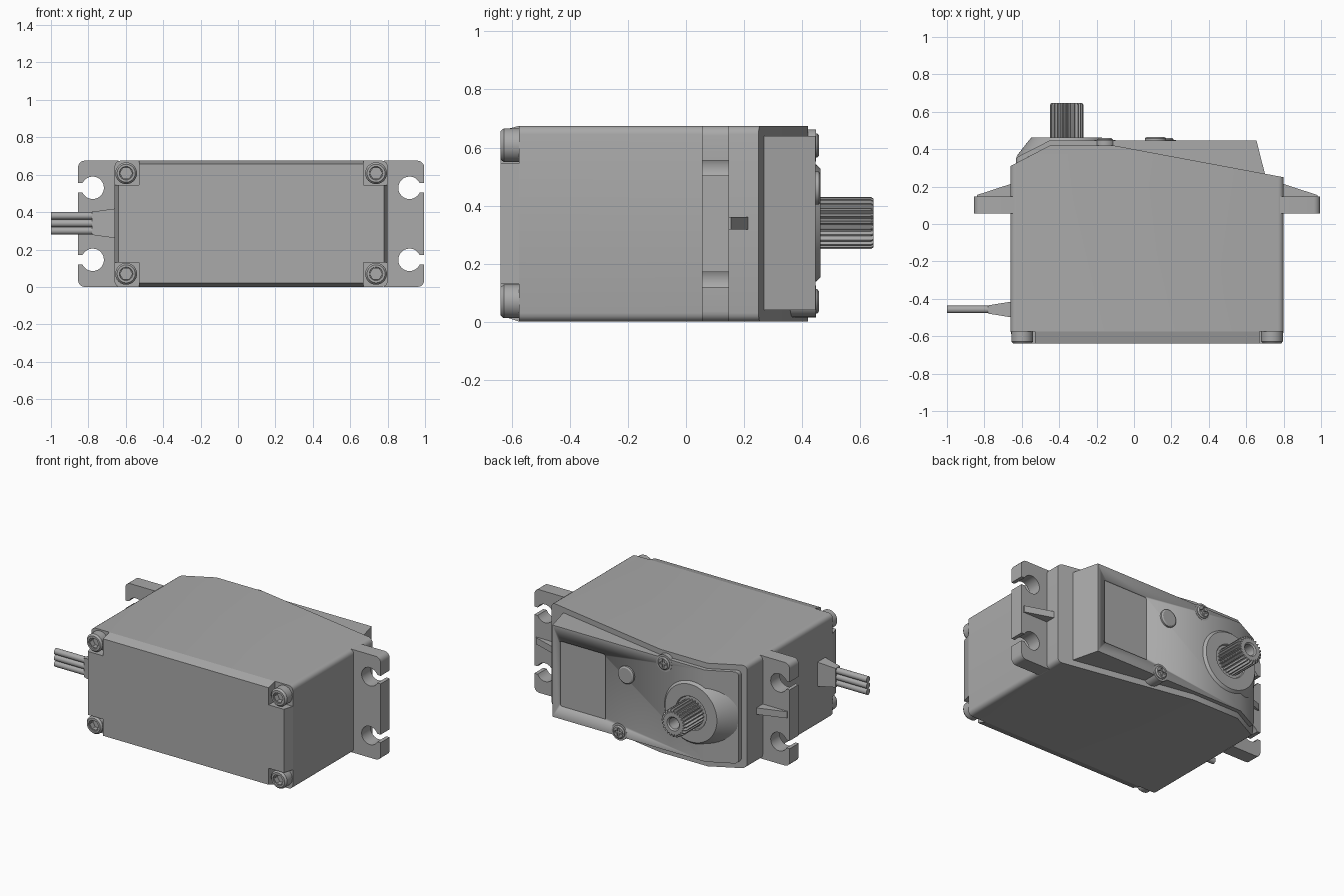
import bpy, bmesh, math
from mathutils import Vector

cube = bpy.data.objects.get("Cube")
if cube:
    bpy.data.objects.remove(cube, do_unlink=True)

grey = bpy.data.materials.new("plain grey")
grey.use_nodes = True
grey.diffuse_color = (0.4, 0.4, 0.4, 1)
grey.node_tree.nodes["Principled BSDF"].inputs["Base Color"].default_value = (0.4, 0.4, 0.4, 1)

L, R, H = -0.66, 0.80, 0.675        # case sides and height
FRONT, SEAM = -0.64, -0.575         # front face and screw seat


def finish(name, bm):
    bmesh.ops.recalc_face_normals(bm, faces=bm.faces)
    mesh = bpy.data.meshes.new(name)
    bm.to_mesh(mesh)
    bm.free()
    mesh.materials.append(grey)
    ob = bpy.data.objects.new(name, mesh)
    bpy.context.collection.objects.link(ob)
    bpy.ops.object.select_all(action='DESELECT')
    ob.select_set(True)
    bpy.context.view_layer.objects.active = ob
    bpy.ops.object.shade_smooth_by_angle(angle=math.radians(32))
    return ob


def prism(pts, lo, hi, axis):
    """Extrude an outline along z (outline in x, y) or y (outline in x, z)."""
    bm = bmesh.new()
    put = (lambda p, t: (p[0], p[1], t)) if axis == 'z' else (lambda p, t: (p[0], t, p[1]))
    a = [bm.verts.new(put(p, lo)) for p in pts]
    b = [bm.verts.new(put(p, hi)) for p in pts]
    bm.faces.new(a)
    bm.faces.new(b)
    for i in range(len(pts)):
        j = (i + 1) % len(pts)
        bm.faces.new((a[i], a[j], b[j], b[i]))
    return bm


def round_edges(bm, test, width, segments=4):
    edges = [e for e in bm.edges if test(e.verts[0].co, e.verts[1].co)]
    bmesh.ops.bevel(bm, geom=edges, offset=width, segments=segments, profile=0.5, affect='EDGES')


def lathe(name, u, v, profile, n=48, axis='y'):
    """Turn (radius, position) rings about an axis; a radius may depend on angle."""
    bm = bmesh.new()
    rings = []
    for r, t in profile:
        ring = []
        for i in range(n):
            ang = 2 * math.pi * i / n
            rad = r(ang) if callable(r) else r
            c, s = u + rad * math.cos(ang), v + rad * math.sin(ang)
            ring.append(bm.verts.new((c, t, s) if axis == 'y' else (t, c, s)))
        rings.append(ring)
    for a, b in zip(rings, rings[1:]):
        for i in range(n):
            j = (i + 1) % n
            bm.faces.new((a[i], a[j], b[j], b[i]))
    bm.faces.new(rings[0])
    bm.faces.new(rings[-1])
    return finish(name, bm)


def arc(cx, cy, r, start, end, n):
    angles = [math.radians(start + (end - start) * i / n) for i in range(n + 1)]
    return [(cx + r * math.cos(a), cy + r * math.sin(a)) for a in angles]


def block(name, pts):
    bm = bmesh.new()
    for p in pts:
        bm.verts.new(p)
    bmesh.ops.convex_hull(bm, input=bm.verts)
    bmesh.ops.dissolve_limit(bm, angle_limit=0.01, verts=bm.verts, edges=bm.edges)
    return finish(name, bm)


# Main case with rounded long edges
bm = prism([(L, SEAM), (R, SEAM), (R, 0.25), (-0.11, 0.42), (-0.45, 0.42), (L, 0.31)], 0, H, 'z')
round_edges(bm, lambda a, b: abs(a.x - b.x) < 1e-4 and abs(a.z - b.z) < 1e-4
            and (abs(a.x - L) < 1e-4 or abs(a.x - R) < 1e-4), 0.03)
finish("main_case", bm)

# Tapered front lid with notched corners
n = 0.13
outline = [(L + n, 0), (R - n, 0), (R - n, n), (R, n), (R, H - n), (R - n, H - n),
           (R - n, H), (L + n, H), (L + n, H - n), (L, H - n), (L, n), (L + n, n)]
bm = prism(outline, FRONT, SEAM, 'y')
for v in bm.verts:
    if abs(v.co.y - FRONT) < 1e-4:
        v.co.x = min(max(v.co.x, L + 0.02), R - 0.02)
        v.co.z = min(max(v.co.z, 0.022), H - 0.018)
finish("front_lid", bm)


# Hex socket screws in the lid corners
def hexagon(a):
    return 0.028 / math.cos(a % (math.pi / 3) - math.pi / 6)


for side, x in (("right", -0.598), ("left", 0.738)):
    for level, z in (("lower", 0.07), ("upper", 0.608)):
        lathe(f"{level}_{side}_case_screw", x, z,
              [(0.058, SEAM + 0.01), (0.058, FRONT + 0.012), (0.048, FRONT),
               (0.036, FRONT), (0.034, FRONT + 0.006), (hexagon, FRONT + 0.006), (hexagon, -0.6)])

# Mounting flanges with open round slots, and their ribs
W, HOLE, GAP = 0.195, 0.06, 0.026
open_angle = math.degrees(math.asin(GAP / HOLE))
for name, edge, sign in (("right", L, -1), ("left", R, 1)):
    pts = [(-0.02, 0)] + arc(W - 0.035, 0.035, 0.035, -90, 0, 5)
    for z in (0.145, 0.53):
        pts.append((W, z - GAP))
        pts += arc(0.117, z, HOLE, -open_angle, open_angle - 360, 28)
        pts.append((W, z + GAP))
    pts += arc(W - 0.035, H - 0.035, 0.035, 0, 90, 5) + [(-0.02, H)]
    finish(name + "_flange", prism([(edge + sign * u, z) for u, z in pts], 0.055, 0.148, 'y'))
    block(name + "_flange_rib", [(edge + sign * u, y, z) for z in (0.317, 0.36)
                                 for u, y in ((-0.01, 0.14), (-0.01, 0.217), (0.18, 0.155), (0.18, 0.14))])

# Gear cover with a shallow label recess
bm = prism([(-0.63, 0.3), (0.3, 0.2), (0.712, 0.22), (0.655, 0.447), (-0.45, 0.447), (-0.63, 0.355)],
           0.04, 0.64, 'z')
round_edges(bm, lambda a, b: abs(a.z - b.z) < 1e-4 and a.x < -0.6 and b.x < -0.6, 0.025)
cover = finish("gear_cover", bm)
bm = prism([(0.27, 0.12), (0.605, 0.12), (0.605, 0.55), (0.27, 0.55)], 0.437, 0.5, 'y')
round_edges(bm, lambda a, b: abs(a.y - b.y) > 0.01, 0.015)
cutter = finish("label_cutter", bm)
cutter.hide_render = True
cut = cover.modifiers.new("label recess", 'BOOLEAN')
cut.operation, cut.solver, cut.object = 'DIFFERENCE', 'EXACT', cutter
bpy.context.view_layer.objects.active = cover
bpy.ops.object.modifier_apply(modifier=cut.name)
bpy.data.objects.remove(cutter, do_unlink=True)

# Conical boss around the shaft, and a plug button
SX, SZ = -0.36, 0.34
lathe("shaft_boss", SX, SZ, [(0.27, 0.36), (0.2, 0.45), (0.188, 0.463), (0.11, 0.463), (0.105, 0.455)], 64)
lathe("cover_button", 0.115, 0.46, [(0.057, 0.43), (0.057, 0.458), (0.048, 0.464)])


# Toothed output shaft with a bored end
def teeth(scale):
    return lambda a: scale * (0.09 if (a * 24 / (2 * math.pi) + 0.01) % 1 < 0.5 else 0.075)


lathe("output_shaft", SX, SZ, [(teeth(1), 0.45), (teeth(1), 0.637), (teeth(0.93), 0.646),
                               (0.045, 0.646), (0.036, 0.638), (0.036, 0.53)], 96)


# Cover screws in round lugs
def cross(a):
    c, s = sorted((abs(math.cos(a)), abs(math.sin(a))), reverse=True)
    return min(0.026 / c, 0.007 / max(s, 1e-6))


for name, x, z in (("upper", -0.155, 0.607), ("lower", 0.17, 0.07)):
    lathe(name + "_screw_lug", x, z, [(0.055, 0.3), (0.055, 0.448)])
    lathe(name + "_cover_screw", x, z, [(0.042, 0.44), (0.042, 0.452), (0.034, 0.459),
                                        (cross, 0.459), (cross, 0.45)])

# Cable strain relief and three wires
WY = -0.457
block("strain_relief", [(x, WY + sy * hy, 0.34 + sz * hz) for x, hy, hz in ((L + 0.01, 0.043, 0.08), (-0.78, 0.022, 0.062))
                        for sy in (-1, 1) for sz in (-1, 1)])
for i, z in enumerate((0.3, 0.34, 0.38)):
    lathe(f"wire_{i + 1}", WY, z, [(0.02, -0.75), (0.02, -1.0)], 20, 'x')
